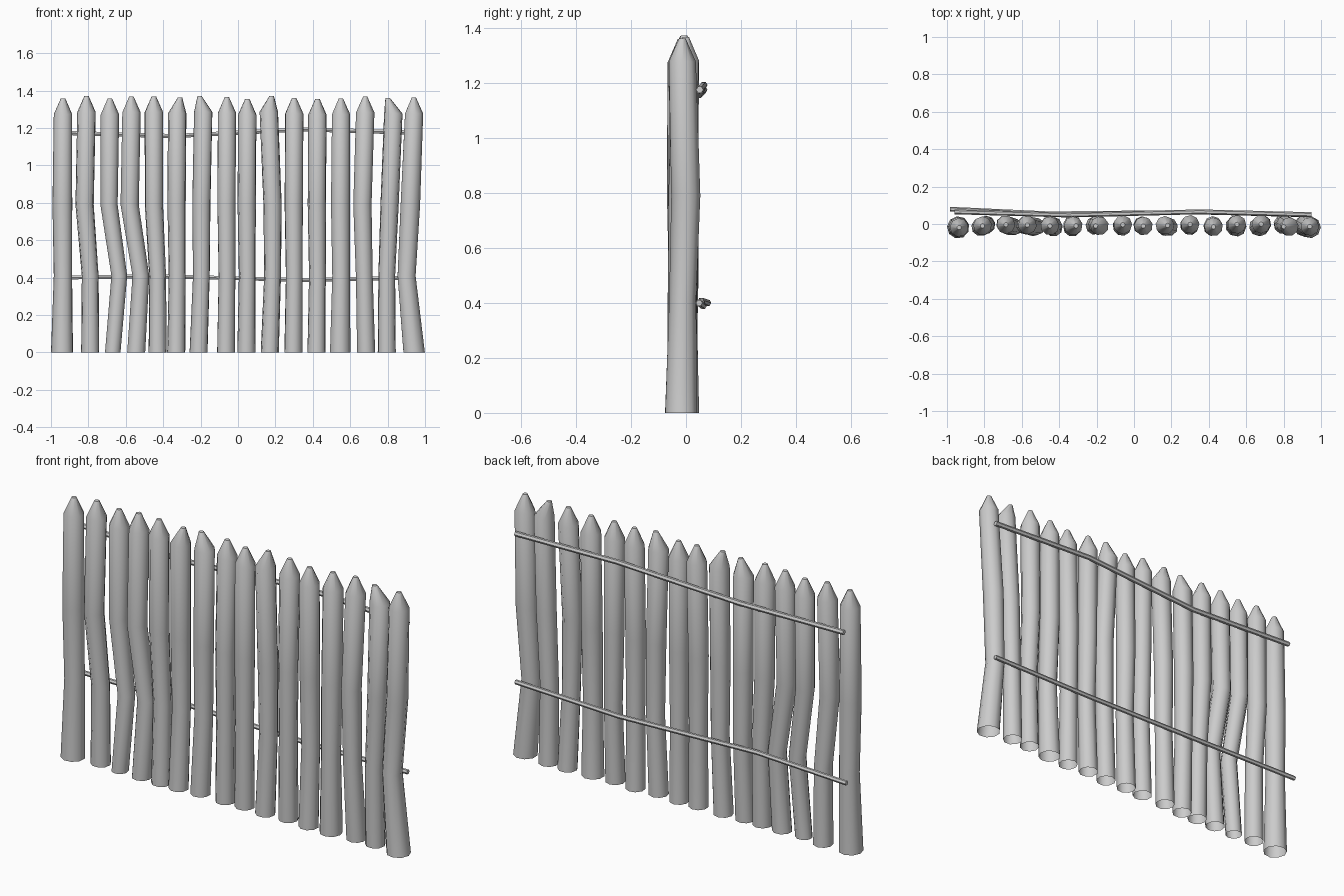
import bpy, bmesh, math, random
from mathutils import Vector

if "Cube" in bpy.data.objects:
    bpy.data.objects.remove(bpy.data.objects["Cube"])

random.seed(4)


def tube(name, pts, radii, sides, axis, cap_start=True, spin=0.0):
    """Loft rings of the given radii along points; axis is 'x' or 'z'."""
    bm = bmesh.new()
    rings = []
    for p, r in zip(pts, radii):
        ring = []
        for i in range(sides):
            a = spin + 2 * math.pi * i / sides
            c, s = r * math.cos(a), r * math.sin(a)
            off = Vector((c, s, 0)) if axis == 'z' else Vector((0, c, s))
            ring.append(bm.verts.new(Vector(p) + off))
        rings.append(ring)
    for a, b in zip(rings, rings[1:]):
        for i in range(sides):
            j = (i + 1) % sides
            bm.faces.new((a[i], a[j], b[j], b[i]))
    bm.faces.new(rings[-1])
    if cap_start:
        bm.faces.new(rings[0][::-1])
    me = bpy.data.meshes.new(name)
    bm.to_mesh(me)
    bm.free()
    ob = bpy.data.objects.new(name, me)
    bpy.context.collection.objects.link(ob)
    bpy.ops.object.select_all(action='DESELECT')
    ob.select_set(True)
    bpy.context.view_layer.objects.active = ob
    bpy.ops.object.shade_smooth_by_angle(angle=math.radians(50))


# Stakes stand at an even pitch; only the crooked ones list their bends,
# as x offsets of foot, low bend and high bend from the head
COUNT = 16
BENDS = {1: (.02, .02, -.01), 2: (.015, .05, -.005), 3: (.025, .05, -.01),
         4: (.02, .02, 0), 6: (-.025, -.01, -.01), 9: (.005, .02, .02),
         13: (.005, -.005, -.015), 14: (-.035, -.035, -.02), 15: (0, -.04, -.02)}
TIP_SHIFT = {5: .015, 6: -.02, 9: .015, 14: -.03}
NUDGE = {3: -.01, 4: -.015, 5: -.015, 8: -.015, 9: -.025, 10: -.015,
         11: -.015, 12: -.015, 13: -.01, 14: .015}
THICK = {0: .06, 2: .042, 12: .056, 15: .059}
for n in range(COUNT):
    x = -.935 + n * .125 + NUDGE.get(n, 0)
    foot, low, high = BENDS.get(n, (-.005, 0, -.003))
    r = THICK.get(n, .049)
    tip = random.uniform(1.355, 1.372)
    ys = [-.01 + random.uniform(-.01, .01) for _ in range(4)]
    pts = [(x + foot, ys[0], 0), (x + low, ys[1], .41), (x + high, ys[2], .79),
           (x, ys[3], tip - .085), (x + TIP_SHIFT.get(n, 0), ys[3], tip)]
    radii = [r, .4 * r + .026, .4 * r + .03, .05, .012]
    tube(f"stake_{n + 1:02d}", pts, radii, 9, 'z', False, random.uniform(0, .7))

# Rails tying the stakes together along the back
tube("upper_rail", [(-.96, .065, 1.175), (-.35, .048, 1.157), (.35, .065, 1.193), (.95, .05, 1.175)],
     [.013] * 4, 6, 'x')
tube("lower_rail", [(-.985, .08, .40), (-.45, .055, .408), (.35, .063, .388), (.95, .048, .40)],
     [.012] * 4, 6, 'x')
